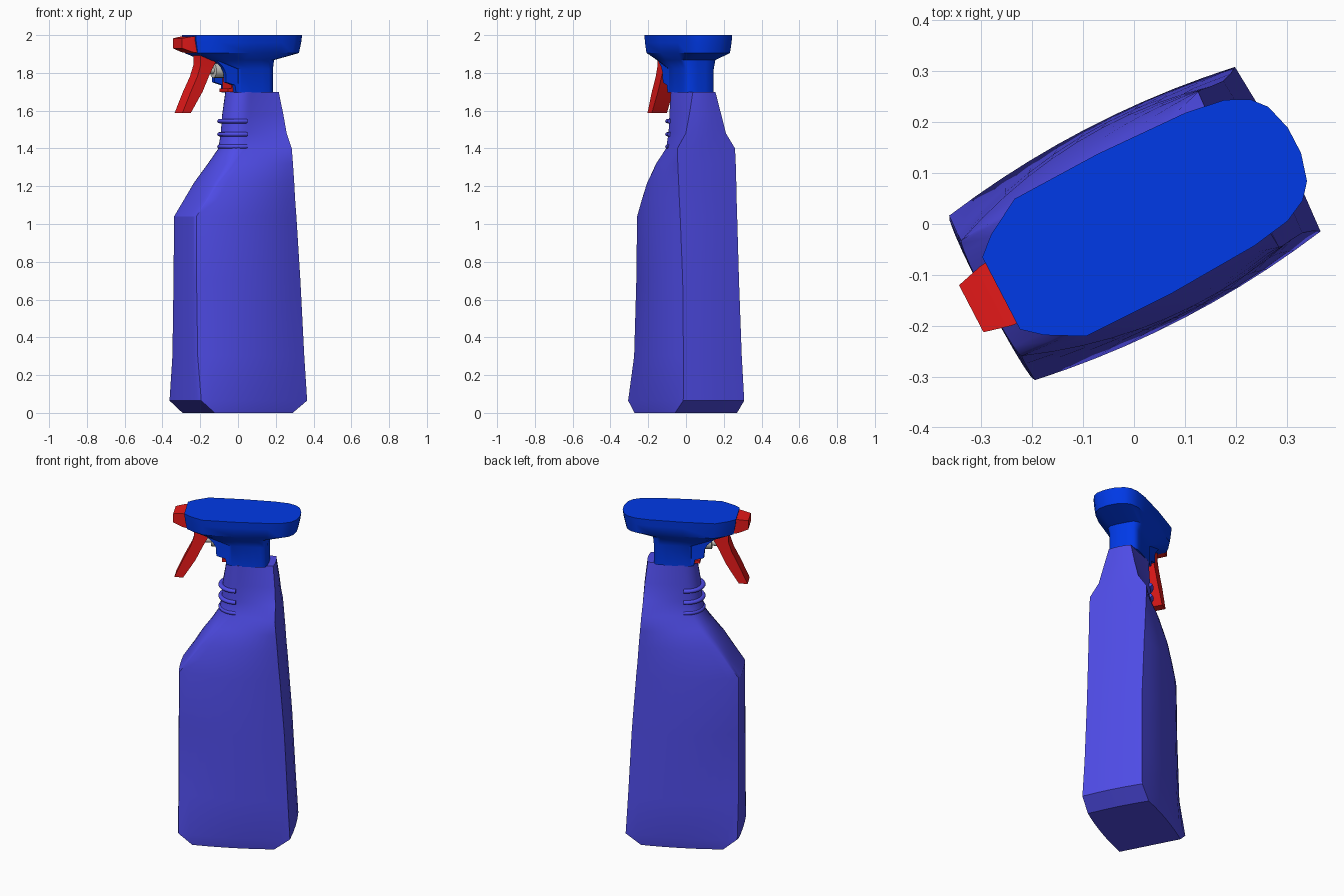
import bpy, bmesh, math

if "Cube" in bpy.data.objects:
    bpy.data.objects.remove(bpy.data.objects["Cube"])

TURN = math.radians(27.5)   # the whole bottle is turned about z


def material(name, rgb):
    m = bpy.data.materials.new(name)
    m.diffuse_color = (*rgb, 1)
    m.use_nodes = True
    m.node_tree.nodes["Principled BSDF"].inputs["Base Color"].default_value = m.diffuse_color
    return m


PURPLE = material("purple plastic", (0.078, 0.072, 0.80))
BLUE = material("blue plastic", (0.0, 0.041, 0.80))
RED = material("red plastic", (0.80, 0.010, 0.010))
GREY = material("grey plastic", (0.60, 0.60, 0.56))


def loft(name, rings, mat, angle=30):
    """Skin a list of equal-length closed rings and cap both ends."""
    bm = bmesh.new()
    vs = [[bm.verts.new(p) for p in r] for r in rings]
    n = len(vs[0])
    for a, b in zip(vs, vs[1:]):
        for i in range(n):
            j = (i + 1) % n
            bm.faces.new((a[i], a[j], b[j], b[i]))
    bm.faces.new(vs[0])
    bm.faces.new(vs[-1])
    bmesh.ops.recalc_face_normals(bm, faces=bm.faces)
    me = bpy.data.meshes.new(name)
    bm.to_mesh(me)
    bm.free()
    me.materials.append(mat)
    ob = bpy.data.objects.new(name, me)
    bpy.context.collection.objects.link(ob)
    ob.rotation_euler.z = TURN
    bpy.ops.object.select_all(action='DESELECT')
    ob.select_set(True)
    bpy.context.view_layer.objects.active = ob
    bpy.ops.object.shade_smooth_by_angle(angle=math.radians(angle))
    return ob


def slab(u0, u1, v0, v1, z0, z1=None):
    """Rectangle ring; z1 lets the u1 end sit at another height."""
    z1 = z0 if z1 is None else z1
    return [(u0, v0, z0), (u1, v0, z1), (u1, v1, z1), (u0, v1, z0)]


# Bottle: flat back end, bowed sides, front end that turns into a round neck
def bottle_ring(z, up, wp, uc, wc, bow, bulge):
    pts = []
    for i in range(5):                              # back end
        k = -1 + i / 2
        pts.append((up + 0.008 * (1 - k * k), wp * k, z))
    side = []
    for i in range(1, 10):                          # broad side
        t = i / 10
        side.append((up + (-uc - up) * t,
                     wp + (wc - wp) * t + bulge * 4 * t * (1 - t), z))
    pts += side
    for i in range(11):                             # front end
        a = math.pi / 2 - math.pi * i / 10
        pts.append((-uc - bow * math.cos(a), wc * math.sin(a), z))
    pts += [(u, -v, z) for u, v, z in reversed(side)]
    return pts


sections = [  # z, back u, back half width, front u, front half width, bow, bulge
    (0.00, 0.230, 0.185, 0.235, 0.185, 0.0, 0.012),
    (0.065, 0.318, 0.182, 0.314, 0.182, 0.012, 0.027),
    (0.30, 0.305, 0.174, 0.316, 0.145, 0.010, 0.045),
    (0.70, 0.285, 0.168, 0.316, 0.132, 0.010, 0.05),
    (1.04, 0.260, 0.170, 0.315, 0.128, 0.010, 0.045),
    (1.13, 0.252, 0.171, 0.250, 0.133, 0.018, 0.035),
    (1.22, 0.246, 0.172, 0.185, 0.135, 0.032, 0.025),
    (1.32, 0.238, 0.173, 0.090, 0.128, 0.060, 0.012),
    (1.40, 0.2315, 0.172, 0.015, 0.102, 0.088, 0.0),
    (1.48, 0.228, 0.120, 0.0, 0.094, 0.092, 0.0),
    (1.58, 0.221, 0.095, -0.005, 0.092, 0.088, 0.0),
    (1.70, 0.208, 0.067, -0.015, 0.090, 0.078, 0.0),
]
loft("bottle", [bottle_ring(*s) for s in sections], PURPLE)

# Raised half rings around the front of the neck
for k, z in enumerate((1.41, 1.475, 1.545)):
    rings = []
    for i in range(17):
        a = math.pi / 2 + math.pi * i / 16
        rings.append([((0.096 + 0.015 * math.cos(b)) * math.cos(a),
                       (0.096 + 0.015 * math.cos(b)) * math.sin(a),
                       z + 0.012 * math.sin(b))
                      for b in (math.tau * j / 8 for j in range(8))])
    loft(f"neck_ring_{k + 1}", rings, PURPLE, 60)

# Sprayer head: wide cap narrowing to a pedestal
RIM = [(-.294, .08), (-.257, .112), (-.185, .152), (0, .155), (.19, .147), (.27, .134),
       (.315, .112), (.34, .082), (.355, .028)]
UNDER = [(-.185, .065), (-.165, .088), (-.12, .105), (-.02, .11), (.08, .107), (.13, .1),
         (.16, .092), (.178, .072), (.182, .026)]
STEM = [(-.045, .07), (-.04, .082), (-.025, .086), (.04, .088), (.1, .088), (.14, .087),
        (.16, .082), (.174, .066), (.178, .024)]


def head_ring(half, z, s=1.0):
    up = [(u * s, v * s, z) for u, v in half]
    return up + [(u, -v, z) for u, v, z in reversed(up)]


loft("sprayer_head", [head_ring(STEM, 1.695), head_ring(STEM, 1.82),
                      head_ring(UNDER, 1.868), head_ring(RIM, 1.905, 0.95),
                      head_ring(RIM, 1.96, 0.985), head_ring(RIM, 2.0)], BLUE, 40)

# Two cheeks that reach forward from the pedestal on either side of the piston
for name, s in (("left_cheek", 1), ("right_cheek", -1)):
    loft(name, [slab(u, 0.0, s * .052, s * w, z)
                for u, w, z in ((-.055, .082, 1.697), (-.06, .082, 1.735),
                                (-.112, .08, 1.75), (-.115, .08, 1.80),
                                (-.13, .08, 1.83), (-.175, .08, 1.872))], BLUE)

# Nozzle
loft("nozzle", [[(u, -w, z0), (u, w, z0), (u, w, z1), (u, -w, z1)]
                for u, w, z0, z1 in ((-.27, .07, 1.905, 1.995),
                                     (-.305, .066, 1.91, 1.993),
                                     (-.36, .052, 1.93, 1.983))], RED)

# Trigger lever
loft("trigger", [slab(u0, u1, -w, w, z0, z1) for u0, u1, w, z0, z1 in (
    (-.355, -.305, .045, 1.588, 1.588), (-.305, -.235, .045, 1.70, 1.70),
    (-.265, -.197, .043, 1.78, 1.78), (-.245, -.165, .042, 1.84, 1.84),
    (-.245, -.145, .042, 1.90, 1.87))], RED)

# Pump piston between trigger and head
loft("piston", [[(u, r * math.cos(a), 1.812 + r * math.sin(a))
                 for a in (math.tau * i / 16 for i in range(16))]
                for u, r in ((-.21, .018), (-.15, .018), (-.148, .038), (-.02, .038))], GREY)

# Lock plate on the front of the stem
loft("lock_plate", [slab(u, -.02, -.05, .05, z) for u, z in (
    (-.085, 1.70), (-.085, 1.717), (-.065, 1.718), (-.065, 1.775))], RED)
